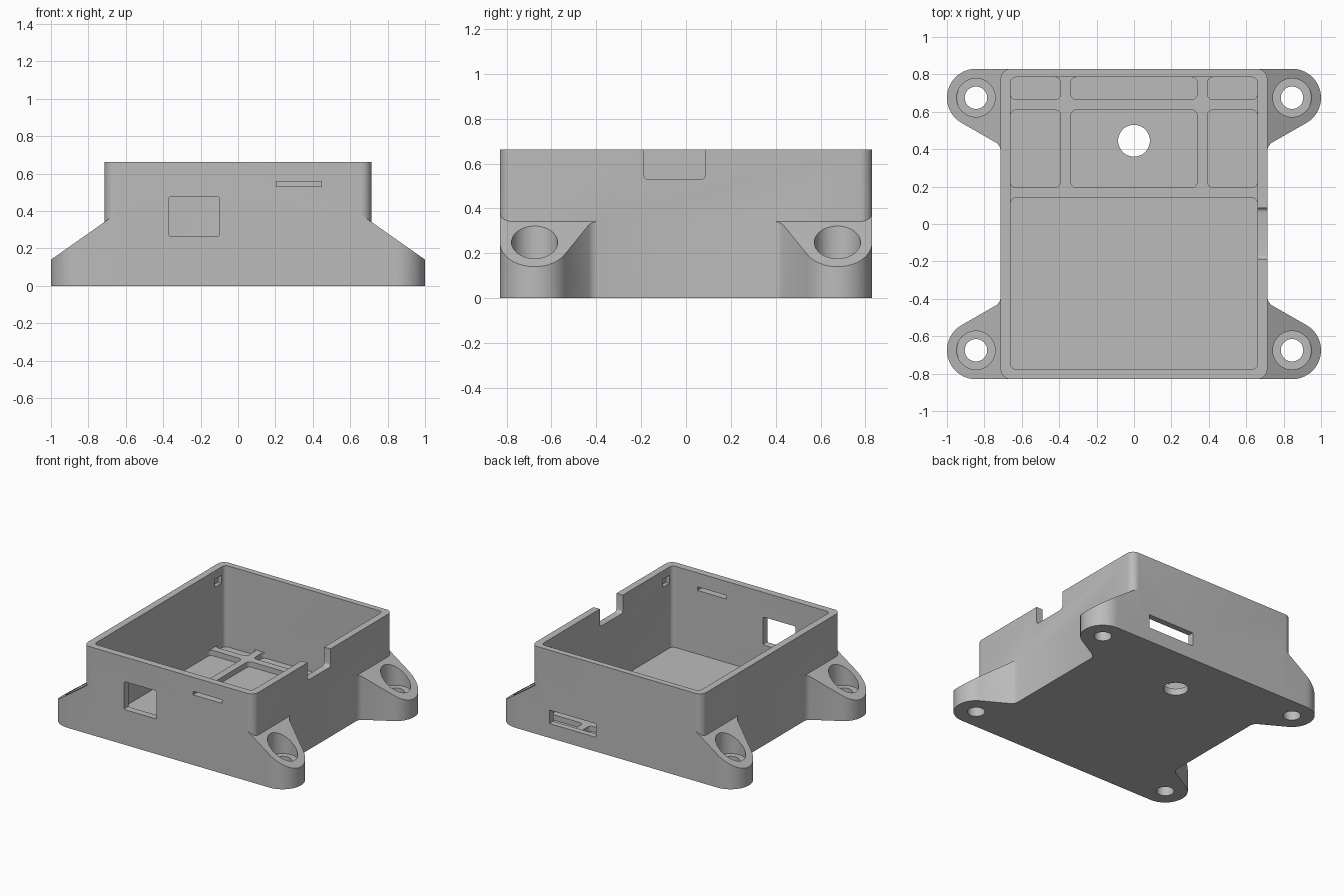
import bpy, bmesh
from math import sin, cos, pi, radians

cube = bpy.data.objects.get("Cube")
if cube:
    bpy.data.objects.remove(cube, do_unlink=True)

grey = bpy.data.materials.new("plain_grey")
grey.use_nodes = True
COLOUR = (0.5, 0.5, 0.5, 1)
grey.diffuse_color = COLOUR
grey.node_tree.nodes["Principled BSDF"].inputs["Base Color"].default_value = COLOUR


def arc(cx, cy, r, a0, a1, n):
    return [(cx + r * cos(radians(a0 + (a1 - a0) * i / n)),
             cy + r * sin(radians(a0 + (a1 - a0) * i / n))) for i in range(n + 1)]


def circle(cx, cy, r, n=48):
    return arc(cx, cy, r, 0, 360, n)[:-1]


def rect(x0, x1, y0, y1, r=0.0, n=6):
    if r == 0:
        return [(x0, y0), (x1, y0), (x1, y1), (x0, y1)]
    return (arc(x0 + r, y0 + r, r, 180, 270, n) + arc(x1 - r, y0 + r, r, 270, 360, n)
            + arc(x1 - r, y1 - r, r, 0, 90, n) + arc(x0 + r, y1 - r, r, 90, 180, n))


def prism(name, outline, low, high, axis="z"):
    """Extrude an outline along an axis; high may be a function of the outline point."""
    place = {"x": lambda u, v, w: (w, u, v),
             "y": lambda u, v, w: (u, w, v),
             "z": lambda u, v, w: (u, v, w)}[axis]
    top_at = high if callable(high) else (lambda u, v: high)
    bm = bmesh.new()
    bottom = [bm.verts.new(place(u, v, low)) for u, v in outline]
    top = [bm.verts.new(place(u, v, top_at(u, v))) for u, v in outline]
    bm.faces.new(bottom)
    bm.faces.new(top)
    for i in range(len(outline)):
        j = (i + 1) % len(outline)
        bm.faces.new((bottom[i], bottom[j], top[j], top[i]))
    bmesh.ops.recalc_face_normals(bm, faces=bm.faces)
    mesh = bpy.data.meshes.new(name)
    bm.to_mesh(mesh)
    bm.free()
    obj = bpy.data.objects.new(name, mesh)
    bpy.context.scene.collection.objects.link(obj)
    mesh.materials.append(grey)
    return obj


def combine(target, tool, operation):
    mod = target.modifiers.new("combine", "BOOLEAN")
    mod.operation, mod.solver, mod.object = operation, "EXACT", tool
    bpy.context.view_layer.objects.active = target
    bpy.ops.object.modifier_apply(modifier=mod.name)
    bpy.data.objects.remove(tool, do_unlink=True)


def cut(outline, low, high, axis="z"):
    tool = prism("cutter", outline, low, high, axis)
    tool.hide_render = True
    combine(case, tool, "DIFFERENCE")


W, D, H = 0.713, 0.83, 0.663       # half width, half depth, height
FX, FY, FR = 0.845, 0.675, 0.155   # mounting foot centre and radius
FLOOR, RIB = 0.05, 0.09
CORNERS = [(sx, sy) for sx in (-1, 1) for sy in (-1, 1)]

# Outer block
case = prism("enclosure_case", rect(-W, W, -D, D, 0.055, 8), 0, H)

# Mounting feet with sloped tops, blended into the side walls
foot = ([(0.64, 0.395), (W, 0.395), (0.718, 0.413), (0.732, 0.432)]
        + arc(FX, FY, FR, -60, 90, 24) + [(0.64, D)])
for sx, sy in CORNERS:
    tool = prism("mounting_foot", [(x * sx, y * sy) for x, y in foot], 0,
                 lambda u, v: 0.14 + (1 - abs(u)) * 0.703)
    combine(case, tool, "UNION")

# Main cavity, then the floor pockets that leave the ribs standing
IX, IY0, IY1 = 0.66, -0.777, 0.785
cut(rect(-IX, IX, IY0, IY1, 0.03), RIB, 0.8)
cut(rect(-IX, IX, IY0, 0.14, 0.03), FLOOR, RIB + 0.05)
for y0, y1 in ((0.195, 0.61), (0.665, IY1)):
    for x0, x1 in ((-IX, -0.393), (-0.338, 0.338), (0.393, IX)):
        cut(rect(x0, x1, y0, y1, 0.03), FLOOR, RIB + 0.05)

# Round hole in the floor
cut(circle(0, 0.445, 0.085), -0.1, 0.2)

# Counterbored screw holes in the feet
for sx, sy in CORNERS:
    cut(circle(sx * FX, sy * FY, 0.103), 0.15, 0.6)
    cut(circle(sx * FX, sy * FY, 0.06), -0.1, 0.3)

# Front window and thin slot
cut(rect(-0.37, -0.1, 0.265, 0.477, 0.012, 3), -0.9, -0.72, "y")
cut(rect(0.207, 0.447, 0.53, 0.557), -0.9, -0.72, "y")

# Rear connector slot
cut(rect(0.17, 0.56, 0.108, 0.21), 0.72, 0.9, "y")

# Cable notch in the rim of one side wall
cut(rect(-0.188, 0.086, 0.528, 0.9, 0.022, 4), 0.6, 0.8, "x")

# Shallow catch recesses inside the side walls
for sx, sy in CORNERS:
    low, high = sorted((sx * 0.6, sx * 0.688))
    y0, y1 = sorted((sy * 0.665, sy * 0.745))
    cut(rect(y0, y1, 0.54, 0.6), low, high, "x")

# Smooth the curved walls, keep the edges sharp
bpy.ops.object.select_all(action="DESELECT")
case.select_set(True)
bpy.context.view_layer.objects.active = case
bpy.ops.object.shade_smooth_by_angle(angle=radians(30))
